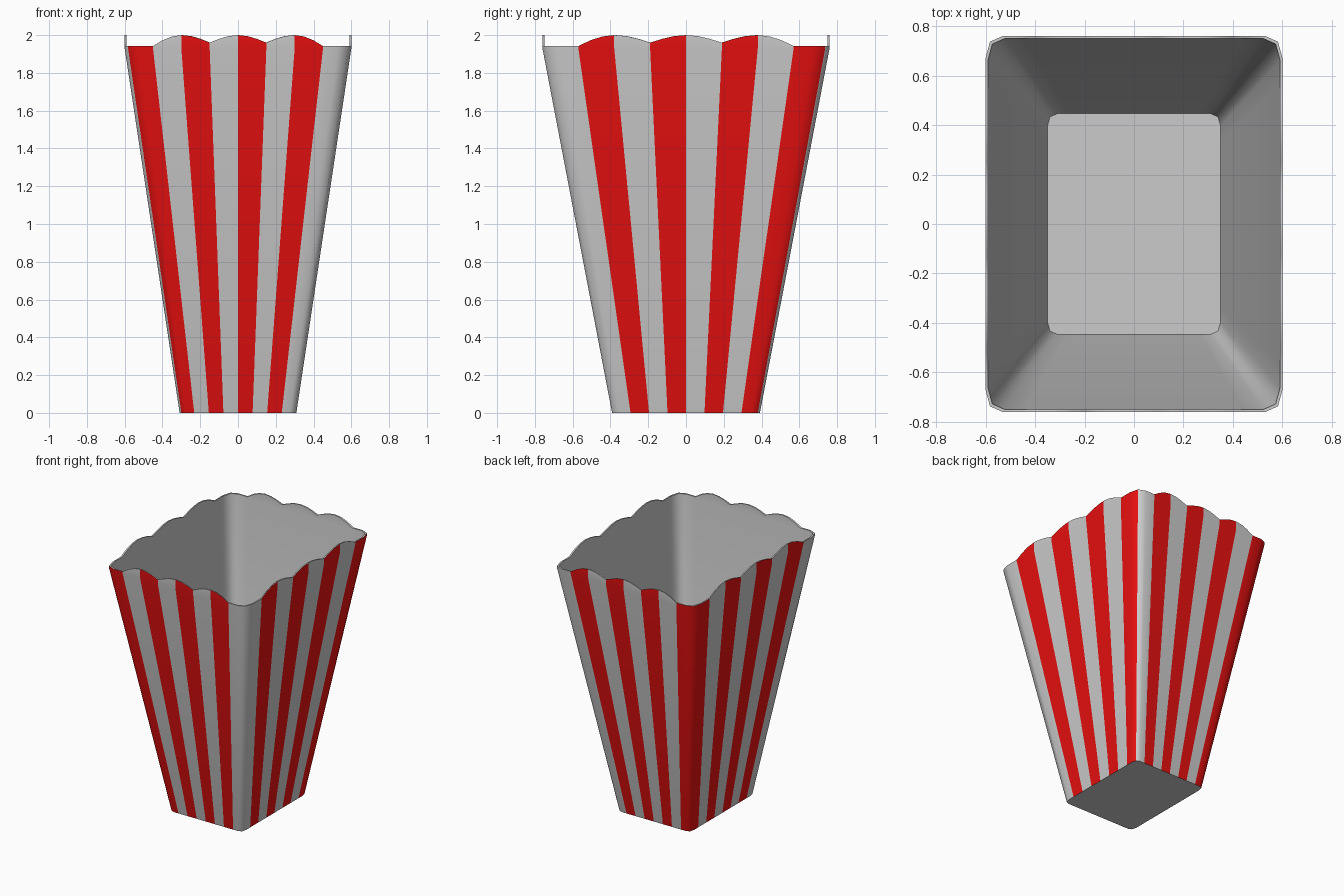
import bpy, bmesh, math

if "Cube" in bpy.data.objects:
    bpy.data.objects.remove(bpy.data.objects["Cube"])

HX, HY = 0.60, 0.76      # half sizes at the rim
BASE = 0.515             # base size relative to the rim
Z_BEND, Z_FLOOR = 1.93, 0.34
WALL = 0.01


def rim_height(u):
    """Scalloped rim: three rounded lobes per side, low flat corners."""
    a = abs(u)
    if a >= 0.75:
        return 1.942
    t = abs((a + 0.25) % 0.5 - 0.25) / 0.25
    low = 1.945 if a > 0.5 else 1.96
    return low + (2.0 - low) * math.cos(t * math.pi / 2)


# One side from corner middle to corner middle: (along, depth)
steps = [-0.75 + i / 12 for i in range(19)]
side = [(-0.97, 0.97), (-0.883, 1)] + [(u, 1) for u in steps] + [(0.883, 1)]

# Four sides make the outline; each column knows its colour
outline, reds = [], []
for k in range(4):
    for i, (u, d) in enumerate(side):
        x, y = u, -d
        for _ in range(k):
            x, y = -y, x
        outline.append((x, y, rim_height(u)))
        nxt = side[i + 1][0] if i + 1 < len(side) else 0.97
        mid = (u + nxt) / 2 * (1 if k < 2 else -1)
        stripe = int((mid + 1) * 4)
        reds.append(stripe % 2 == (0 if k % 2 == 0 else 1))

bm = bmesh.new()


def ring(scale, z=None, inset=0.0):
    return [bm.verts.new((x * (HX * scale - inset), y * (HY * scale - inset),
                          h if z is None else z)) for x, y, h in outline]


def bridge(a, b, colours=None):
    n = len(a)
    for i in range(n):
        j = (i + 1) % n
        f = bm.faces.new((a[i], a[j], b[j], b[i]))
        f.material_index = int(colours[i]) if colours else 0


# Striped outside, rim, plain inside and raised floor
floor_scale = BASE + (1 - BASE) * Z_FLOOR / Z_BEND
base = ring(BASE, 0)
bend = ring(1, Z_BEND)
rim = ring(1)
rim_in = ring(1, None, WALL)
bend_in = ring(1, Z_BEND, WALL)
floor = ring(floor_scale, Z_FLOOR, WALL)
bridge(base, bend, reds)
bridge(bend, rim, reds)
bridge(rim, rim_in)
bridge(rim_in, bend_in)
bridge(bend_in, floor)
bm.faces.new(floor)
bm.faces.new(base[::-1])
bmesh.ops.recalc_face_normals(bm, faces=bm.faces)

mesh = bpy.data.meshes.new("popcorn_box")
bm.to_mesh(mesh)
bm.free()
red = bpy.data.materials.new("red_stripe")
red.diffuse_color = (0.8, 0.005, 0.005, 1)
red.use_nodes = True
red.node_tree.nodes["Principled BSDF"].inputs["Base Color"].default_value = red.diffuse_color
mesh.materials.append(None)
mesh.materials.append(red)

box = bpy.data.objects.new("popcorn_box", mesh)
bpy.context.collection.objects.link(box)
bpy.context.view_layer.objects.active = box
box.select_set(True)
bpy.ops.object.shade_smooth_by_angle(angle=math.radians(60))
